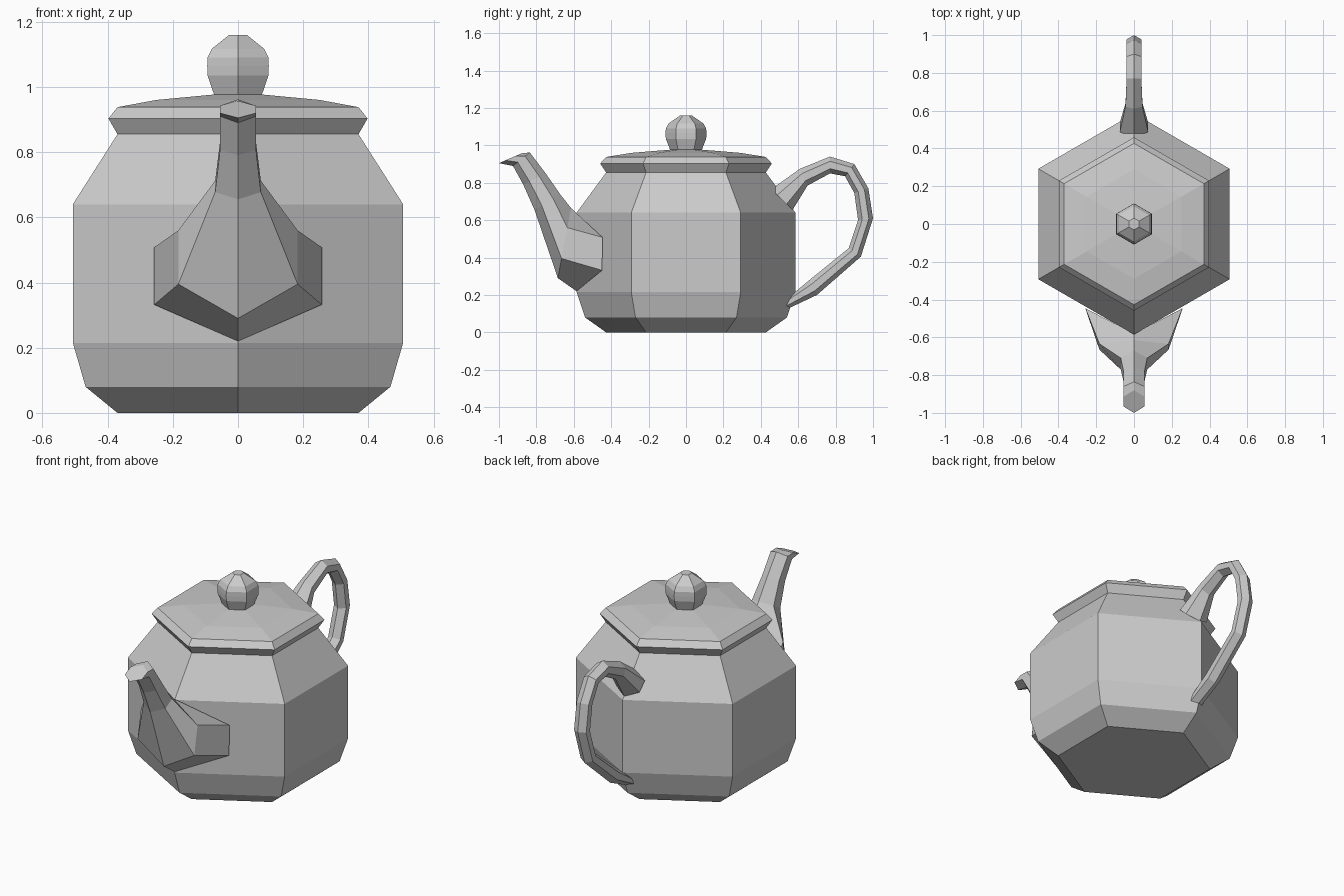
import bpy, bmesh
from math import sin, cos, pi

if "Cube" in bpy.data.objects:
    bpy.data.objects.remove(bpy.data.objects["Cube"])


def skin(name, rings, cap_start=False, cap_end=False):
    """Bridge rings of equal length into one flat-shaded mesh object."""
    bm = bmesh.new()
    loops = [[bm.verts.new(p) for p in ring] for ring in rings]
    for a, b in zip(loops, loops[1:]):
        n = len(a)
        for i in range(n):
            j = (i + 1) % n
            bm.faces.new((a[i], a[j], b[j], b[i]))
    if cap_start:
        bm.faces.new(loops[0][::-1])
    if cap_end:
        bm.faces.new(loops[-1])
    bmesh.ops.recalc_face_normals(bm, faces=bm.faces)
    mesh = bpy.data.meshes.new(name)
    bm.to_mesh(mesh)
    bm.free()
    obj = bpy.data.objects.new(name, mesh)
    bpy.context.collection.objects.link(obj)
    return obj


def hex_lathe(name, profile, **caps):
    """Six-sided turning of (radius, z) points, corners facing front and back."""
    angles = [pi / 2 + k * pi / 3 for k in range(6)]
    return skin(name, [[(r * cos(a), r * sin(a), z) for a in angles]
                       for r, z in profile], **caps)


def hex_tube(name, sections, **caps):
    """Tube through hexagons given by (y, z) of two ridges, half width, side y shift."""
    rings = []
    for (y0, z0), (y1, z1), w, shift in sections:
        def at(x, t):
            dy = shift if x else 0
            return (x, y0 + (y1 - y0) * t + dy, z0 + (z1 - z0) * t)
        rings.append([at(0, 0), at(w, .28), at(w, .72),
                      at(0, 1), at(-w, .72), at(-w, .28)])
    return skin(name, rings, **caps)


# Body
hex_lathe("body", [(.427, 0), (.54, .08), (.585, .215), (.585, .64), (.427, .855)],
          cap_start=True)

# Lid with flared rim
hex_lathe("lid", [(.427, .855), (.459, .903), (.427, .938), (.29, .96), (.07, .978)],
          cap_end=True)

# Knob
hex_lathe("lid_knob", [(.083, .972), (.108, 1.035), (.109, 1.065), (.108, 1.09),
                       (.093, 1.117), (.031, 1.16)], cap_end=True)

# Spout: lower ridge, upper ridge, half width, side shift
hex_tube("spout", [
    ((-.585, .22), (-.58, .62), .257, .135),
    ((-.685, .29), (-.615, .665), .183, 0),
    ((-.81, .655), (-.67, .735), .07, 0),
    ((-.87, .79), (-.75, .85), .055, 0),
    ((-.925, .89), (-.835, .962), .055, 0),
    ((-1.0, .905), (-.88, .957), .055, 0),
], cap_end=True)

# Handle: outer ridge, inner ridge, half width
hex_tube("handle", [(o, i, w, 0) for o, i, w in [
    ((.455, .765), (.57, .655), .075),
    ((.61, .875), (.65, .785), .045),
    ((.77, .94), (.77, .85), .039),
    ((.90, .90), (.85, .835), .039),
    ((.975, .77), (.90, .745), .039),
    ((1.0, .61), (.92, .60), .039),
    ((.935, .405), (.87, .45), .039),
    ((.70, .20), (.66, .28), .039),
    ((.52, .115), (.57, .205), .039),
]], cap_start=True, cap_end=True)
